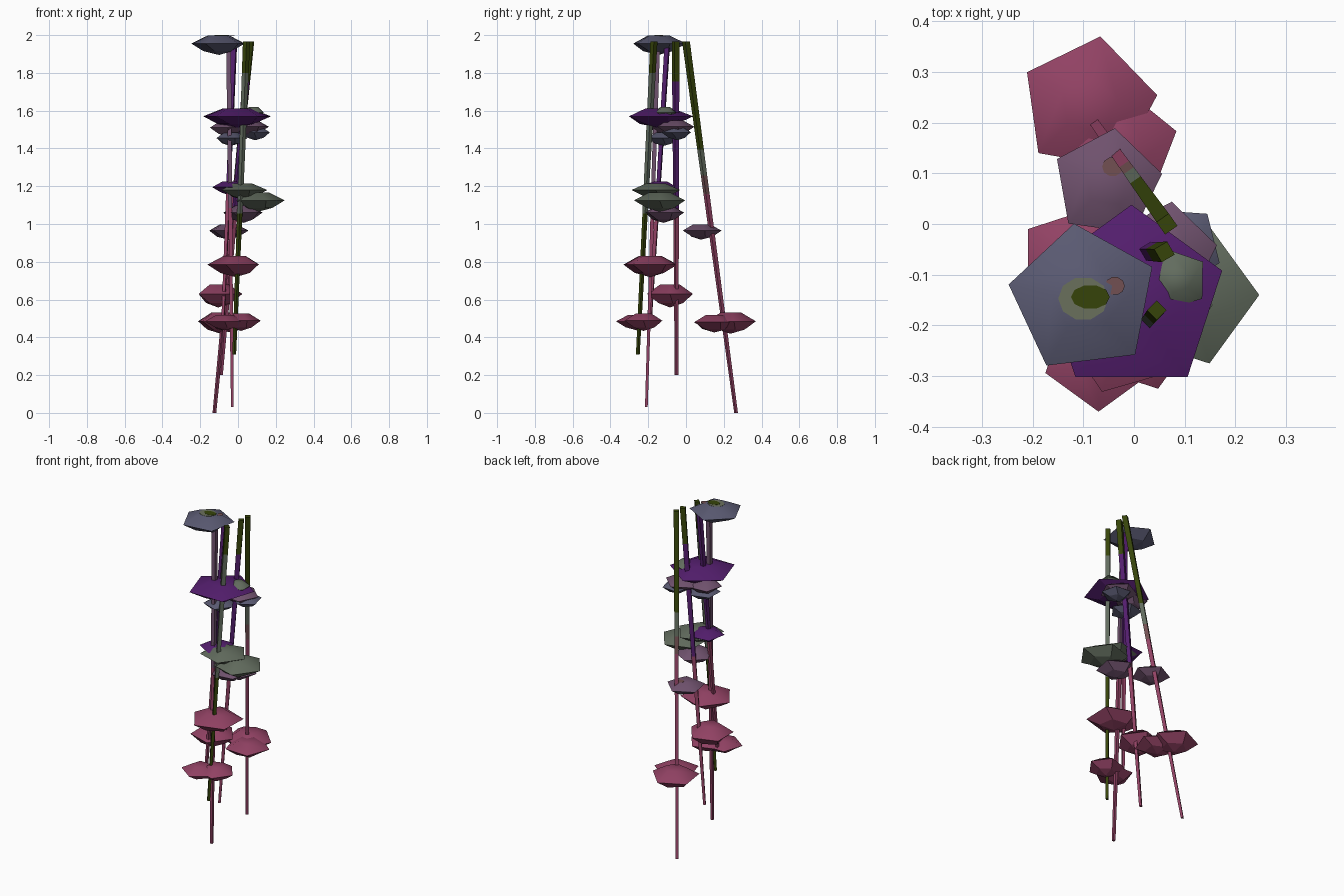
import bpy, bmesh, math
from mathutils import Vector

cube = bpy.data.objects.get("Cube")
if cube:
    bpy.data.objects.remove(cube, do_unlink=True)


def to_linear(c):
    c /= 255
    return c / 12.92 if c <= 0.04045 else ((c + 0.055) / 1.055) ** 2.4


def material(name, rgb):
    m = bpy.data.materials.new(name)
    col = [to_linear(c) for c in rgb] + [1]
    m.use_nodes = True
    m.node_tree.nodes["Principled BSDF"].inputs["Base Color"].default_value = col
    m.diffuse_color = col
    return m


MATS = {
    "crimson": material("crimson", (146, 66, 100)),
    "mauve": material("mauve", (112, 82, 110)),
    "slate": material("slate_blue", (90, 90, 114)),
    "sage": material("sage_green", (98, 108, 94)),
    "purple": material("purple", (84, 30, 110)),
    "olive": material("dark_olive", (54, 68, 10)),
    "pale": material("pale_olive", (106, 112, 92)),
    "rust": material("dusty_rust", (114, 80, 82)),
}


def finish(bm, name, colours):
    bmesh.ops.recalc_face_normals(bm, faces=bm.faces[:])
    me = bpy.data.meshes.new(name)
    bm.to_mesh(me)
    bm.free()
    for c in colours:
        me.materials.append(MATS[c])
    ob = bpy.data.objects.new(name, me)
    bpy.context.collection.objects.link(ob)


def ring(bm, centre, r, sides, turn, stretch=1):
    pts = []
    for i in range(sides):
        a = math.radians(turn) + math.tau * i / sides
        pts.append(bm.verts.new(centre + Vector((r * math.cos(a) * stretch, r * math.sin(a), 0))))
    return pts


def bridge(bm, a, b, index=0):
    n = len(a)
    faces = []
    for i in range(n):
        f = bm.faces.new((a[i], a[(i + 1) % n], b[(i + 1) % n], b[i]))
        f.material_index = index
        faces.append(f)
    return faces


# Tapered square stems, coloured in bands listed from the top down
def stem(name, top, bottom, bands, turn, r_top, r_low=0.010):
    top, bottom = Vector(top), Vector(bottom)
    bm = bmesh.new()
    last = first = ring(bm, top, r_top, 4, turn)
    for i, (_, end) in enumerate(bands):
        nxt = ring(bm, top.lerp(bottom, end), r_top + (r_low - r_top) * end, 4, turn)
        bridge(bm, last, nxt, i)
        last = nxt
    bm.faces.new(first)
    bm.faces.new(last).material_index = len(bands) - 1
    finish(bm, name, [c for c, _ in bands])


stem("back_stem", (0.065, 0, 1.965), (-0.125, 0.265, 0),
     [("olive", 0.29), ("sage", 0.36), ("rust", 0.41), ("crimson", 1)], 80, 0.021)
stem("middle_stem", (0.06, -0.055, 1.965), (-0.09, -0.05, 0.2),
     [("olive", 0.12), ("purple", 0.5), ("crimson", 1)], 75, 0.021)
stem("front_stem", (0.045, -0.17, 1.965), (-0.02, -0.255, 0.31),
     [("olive", 0.1), ("sage", 0.55), ("olive", 1)], 90, 0.019)
stem("right_stem", (-0.05, -0.15, 1.95), (-0.03, -0.21, 0.03),
     [("mauve", 0.45), ("crimson", 1)], 45, 0.018)
stem("short_stem", (-0.02, -0.1, 1.94), (-0.08, -0.19, 0.48),
     [("purple", 0.5), ("crimson", 1)], 30, 0.017)


# Five-sided leaf heads: gently domed top, wide pointed rim, narrow underside
def leaf_head(name, centre, r, colour, turn, height=0.1):
    c = Vector(centre)
    up = Vector((0, 0, height))
    bm = bmesh.new()
    top = ring(bm, c + up * 0.42, r * 0.42, 5, turn)
    rim = ring(bm, c, r, 5, turn)
    low = ring(bm, c - up * 0.4, r * 0.55, 5, turn + 12)
    for f in bridge(bm, top, rim) + [bm.faces.new(top)]:
        f.smooth = True
    bridge(bm, rim, low)
    for i in range(5):
        bm.edges.get((rim[i], rim[(i + 1) % 5])).smooth = False
    tip = bm.verts.new(c - up * 0.6)
    for i in range(5):
        bm.faces.new((low[i], low[(i + 1) % 5], tip))
    finish(bm, name, [colour])


HEADS = [
    ("crown_leaf", (-0.1, -0.148, 1.955), 0.15, "slate", 97, 0.1),
    ("wide_leaf", (-0.005, -0.15, 1.57), 0.188, "purple", 18, 0.1),
    ("upper_sage_leaf", (0.085, -0.11, 1.59), 0.062, "sage", 35, 0.07),
    ("upper_slate_leaf", (0.09, -0.045, 1.485), 0.085, "slate", 50, 0.07),
    ("upper_left_leaf", (0.06, -0.06, 1.515), 0.105, "mauve", 10, 0.08),
    ("upper_right_leaf", (-0.06, -0.1, 1.51), 0.095, "mauve", 130, 0.08),
    ("under_leaf", (-0.04, -0.12, 1.455), 0.09, "slate", 70, 0.07),
    ("middle_sage_leaf", (0.02, -0.16, 1.18), 0.135, "sage", 0, 0.08),
    ("middle_purple_leaf", (-0.045, -0.135, 1.195), 0.1, "purple", 60, 0.07),
    ("left_sage_leaf", (0.105, -0.14, 1.125), 0.142, "sage", 0, 0.1),
    ("middle_mauve_leaf", (0.03, -0.12, 1.06), 0.11, "mauve", 25, 0.09),
    ("back_mauve_leaf", (-0.053, 0.08, 0.965), 0.11, "mauve", 82, 0.08),
    ("large_crimson_leaf", (-0.012, -0.19, 0.785), 0.15, "crimson", 34, 0.11),
    ("right_crimson_leaf", (-0.105, -0.085, 0.63), 0.128, "crimson", 144, 0.12),
    ("back_crimson_leaf", (-0.09, 0.235, 0.485), 0.137, "crimson", 80, 0.11),
    ("back_low_leaf", (-0.04, 0.15, 0.48), 0.128, "crimson", 15, 0.09),
    ("front_low_leaf", (-0.07, -0.26, 0.485), 0.11, "crimson", 270, 0.08),
    ("front_side_leaf", (0.015, -0.225, 0.488), 0.105, "crimson", 0, 0.09),
]
for head in HEADS:
    leaf_head(*head)


# Painted spots on the leaf heads, as thin plates
def plate(name, x, y, z, r, colour, stretch):
    bm = bmesh.new()
    low = ring(bm, Vector((x, y, z)), r, 10, 0, stretch)
    top = ring(bm, Vector((x, y, z + 0.001)), r, 10, 0, stretch)
    bridge(bm, low, top)
    bm.faces.new(low)
    bm.faces.new(top)
    finish(bm, name, [colour])


plate("crown_spot", -0.1, -0.147, 1.997, 0.043, "pale", 1.15)
plate("crown_spot_tail", -0.038, -0.122, 1.996, 0.018, "rust", 1.1)
plate("crown_spot_centre", -0.086, -0.144, 1.999, 0.024, "olive", 1.6)
plate("mauve_leaf_spot", -0.042, 0.113, 0.999, 0.019, "rust", 1.1)
